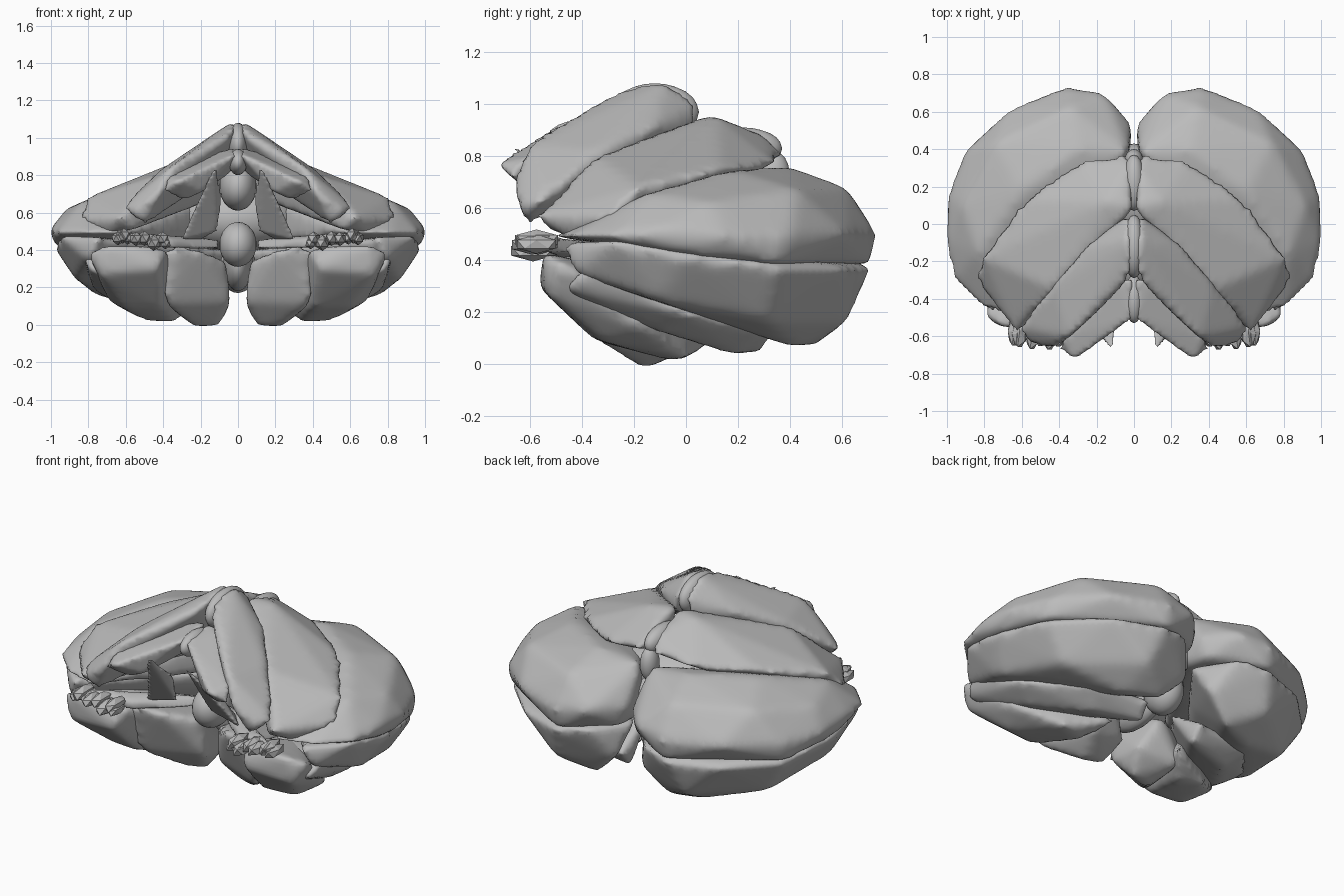
import bpy
import bmesh
import random
from mathutils import Vector

random.seed(4)

default_cube = bpy.data.objects.get("Cube")
if default_cube:
    bpy.data.objects.remove(default_cube, do_unlink=True)

# One plain grey for the whole tissue
tissue_grey = bpy.data.materials.new("tissue_grey")
tissue_grey.use_nodes = True
shade = (0.5, 0.5, 0.5, 1)
tissue_grey.diffuse_color = shade
tissue_grey.node_tree.nodes["Principled BSDF"].inputs["Base Color"].default_value = shade


def make_object(name, bm):
    """Turn a bmesh into a linked, coloured object."""
    mesh = bpy.data.meshes.new(name)
    bm.to_mesh(mesh)
    bm.free()
    mesh.materials.append(tissue_grey)
    obj = bpy.data.objects.new(name, mesh)
    bpy.context.collection.objects.link(obj)
    return obj


def mirror(obj):
    modifier = obj.modifiers.new("both_sides", 'MIRROR')
    modifier.use_mirror_merge = False


def lobe(name, corners, voxel=0.026, rounding=9):
    """A pebble-like lobe: hull of a few corners, softened, on both sides."""
    bm = bmesh.new()
    for corner in corners:
        bm.verts.new(corner)
    result = bmesh.ops.convex_hull(bm, input=bm.verts[:])
    unused = result["geom_interior"] + result["geom_unused"]
    loose = {item for item in unused if isinstance(item, bmesh.types.BMVert)}
    bmesh.ops.delete(bm, geom=list(loose), context='VERTS')
    bmesh.ops.recalc_face_normals(bm, faces=bm.faces[:])
    obj = make_object(name, bm)
    remesh = obj.modifiers.new("soft_skin", 'REMESH')
    remesh.mode = 'VOXEL'
    remesh.voxel_size = voxel
    remesh.use_smooth_shade = True
    smooth = obj.modifiers.new("rounding", 'SMOOTH')
    smooth.factor = 0.5
    smooth.iterations = rounding
    mirror(obj)
    return obj


def pebble(name, centre, radii, detail=3):
    """A smooth ellipsoid on the midline."""
    bm = bmesh.new()
    bmesh.ops.create_icosphere(bm, subdivisions=detail, radius=1)
    bmesh.ops.scale(bm, vec=radii, verts=bm.verts)
    bmesh.ops.translate(bm, vec=centre, verts=bm.verts)
    for face in bm.faces:
        face.smooth = True
    return make_object(name, bm)


# Rear upper lobes, the widest pair
lobe("superior_semilunar_lobes", [
    (.03, .38, .73), (.3, .4, .76), (.6, .17, .75), (.83, -.15, .66),
    (.01, .53, .53), (.15, .7, .53), (.36, .735, .5), (.66, .62, .5),
    (.9, .4, .49), (1, .15, .49), (1.01, -.1, .51), (.97, -.3, .49),
    (.82, -.45, .49), (.6, -.52, .49), (.06, .55, .4), (.35, .71, .38),
    (.9, .36, .38), (.98, 0, .42), (.34, .62, .68), (.74, .43, .67),
    (.92, .1, .62), (.02, .37, .42)])

# Rear lower lobes
lobe("inferior_semilunar_lobes", [
    (.03, .43, .4), (.18, .66, .4), (.36, .72, .38), (.66, .61, .38),
    (.91, .36, .38), (.99, 0, .42), (.96, -.27, .48), (.74, -.48, .47),
    (.08, .54, .2), (.22, .5, .07), (.42, .42, .06), (.42, .62, .16),
    (.77, .32, .16), (.87, -.1, .24), (.8, -.45, .35), (.25, .2, .3)])

# Thin lobes beneath
lobe("gracile_lobes", [
    (.84, -.36, .4), (.8, -.48, .3), (.78, 0, .19), (.56, .3, .13),
    (.18, .35, .14), (.16, .28, .04), (.45, .2, .03), (.66, -.1, .12),
    (.7, -.46, .26), (.16, .1, .3), (.5, -.3, .35)], rounding=6)

# Front lower outer lobes
lobe("biventral_lobes", [
    (.38, -.5, .41), (.55, -.54, .43), (.71, -.55, .43), (.81, -.48, .39),
    (.43, -.57, .3), (.74, -.54, .27), (.4, -.35, .09), (.61, -.33, .09),
    (.34, -.05, .01), (.5, 0, .02), (.7, -.15, .13), (.22, .12, .09),
    (.4, 0, .3)], rounding=7)

# Front lower inner lobes
lobe("tonsils", [
    (.06, -.28, .35), (.2, -.43, .4), (.32, -.48, .43), (.41, -.44, .39),
    (.04, -.25, .12), (.39, -.38, .11), (.29, -.24, .03), (.1, -.14, -.01),
    (.22, -.17, -.02), (.05, -.02, .1), (.3, .03, .06), (.15, .05, .3),
    (.36, -.05, .3)], rounding=7)

# Middle upper lobes
lobe("simple_lobes", [
    (0, .08, .96), (.14, .12, .95), (.02, .3, .88), (.03, .38, .81),
    (.3, .34, .77), (.59, .13, .745), (.81, -.18, .68), (.85, -.3, .56),
    (.63, -.58, .57), (.43, -.35, .8), (.05, .1, .7), (.5, -.1, .55),
    (.7, -.44, .48), (.55, -.52, .51)], rounding=4)

# Front upper lobes, sweeping down from the ridge
lobe("anterior_quadrangular_lobes", [
    (0, -.22, 1.07), (.03, -.08, 1.09), (.02, .05, 1), (.05, .04, .9),
    (.26, -.12, .91), (.43, -.33, .82), (.62, -.55, .63), (.57, -.64, .6),
    (.42, -.67, .7), (.5, -.61, .53), (.05, -.34, 1), (.35, -.61, .85),
    (.08, -.15, .82), (.3, -.3, .68)], rounding=4)

# Small front wings
lobe("central_lobes", [
    (0, -.28, .95), (0, -.5, .92), (.32, -.73, .77), (.4, -.67, .72),
    (.3, -.6, .66), (.19, -.61, .71), (.38, -.61, .79), (.04, -.35, .81),
    (.1, -.3, .93)], voxel=0.018, rounding=3)

# Thin upright blades in the front hollow
lobe("peduncle_blades", [
    (.12, -.69, .87), (.08, -.5, .7), (.17, -.55, .72), (.11, -.42, .5),
    (.31, -.42, .45), (.23, -.45, .6), (.2, -.3, .45)],
    voxel=0.014, rounding=2)

# Strips leading out to the small front tufts
lobe("tuft_stalks", [
    (.08, -.2, .46), (.1, -.28, .4), (.35, -.5, .41), (.36, -.5, .46),
    (.62, -.58, .5), (.64, -.56, .44), (.4, -.4, .46), (.35, -.35, .42)],
    voxel=0.018, rounding=2)

# Faceted tufts made of small leaves along a line
bm = bmesh.new()
start, end = Vector((.4, -.57, .44)), Vector((.66, -.58, .47))
leaf_count = 13
for i in range(leaf_count):
    spot = start.lerp(end, i / (leaf_count - 1))
    spot += Vector(random.uniform(-.02, .02) for axis in "xyz")
    leaf = bmesh.ops.create_icosphere(bm, subdivisions=1, radius=1)["verts"]
    size = random.uniform(.03, .042)
    bmesh.ops.scale(bm, vec=(size, size * 2.4, size), verts=leaf)
    bmesh.ops.translate(bm, vec=spot, verts=leaf)
mirror(make_object("floccular_tufts", bm))

# Midline chain, from the upper front round the back to the lower front
midline = {
    "culmen_ridge": ((0, -.12, .97), (.06, .17, .11)),
    "front_midline_leaf": ((0, -.4, .87), (.05, .13, .07)),
    "lingula": ((0, -.2, .74), (.1, .16, .13)),
    "declive": ((0, .22, .83), (.06, .15, .08)),
    "folium": ((0, .34, .72), (.05, .06, .1)),
    "tuber": ((0, .33, .5), (.09, .1, .14)),
    "pyramid": ((0, .25, .3), (.1, .12, .13)),
    "uvula": ((0, .02, .33), (.08, .22, .15)),
    "nodule": ((0, -.24, .43), (.1, .13, .12)),
    "inner_core": ((0, .14, .57), (.32, .22, .18)),
}
for part, (centre, radii) in midline.items():
    pebble(part, centre, radii)
